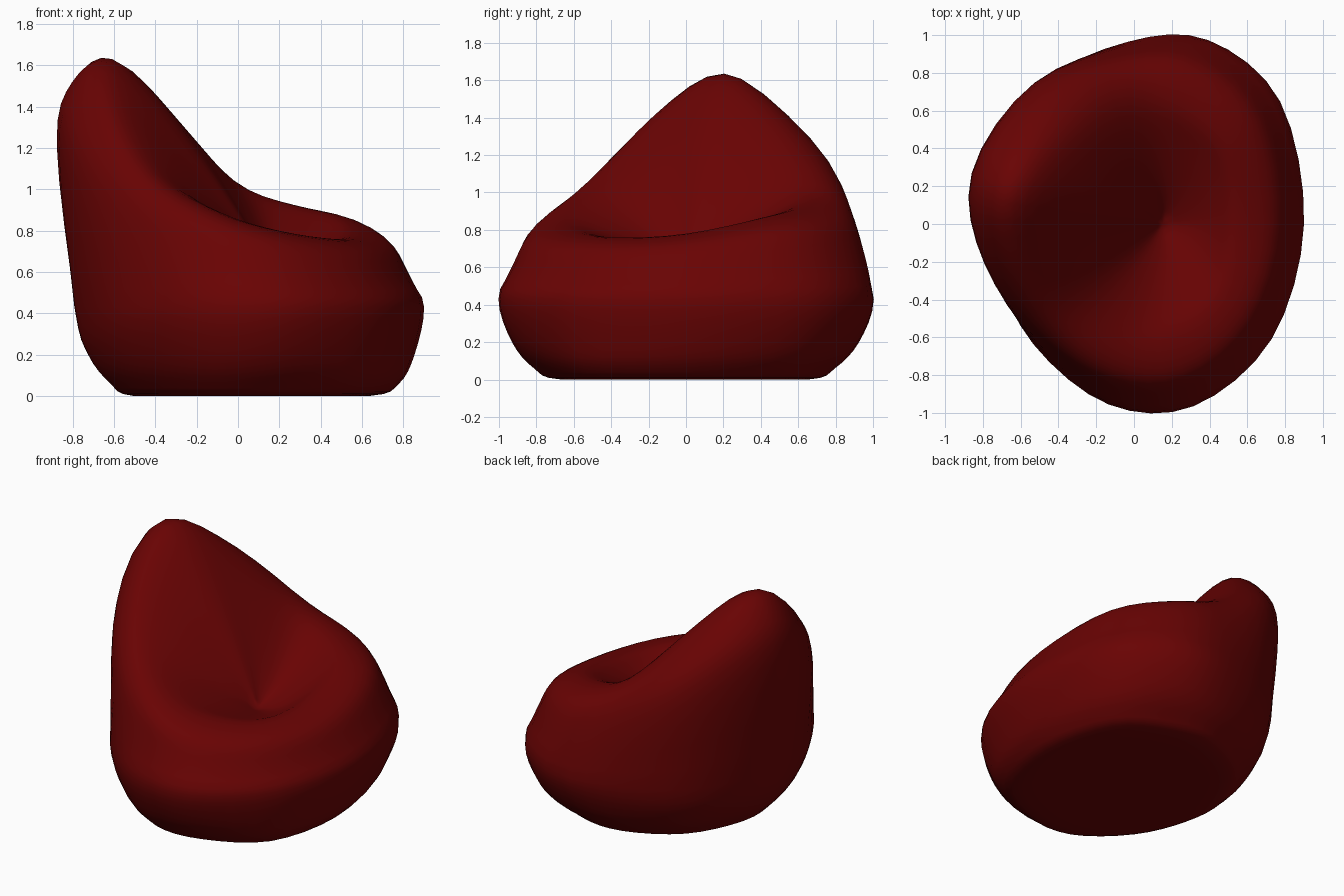
import bpy, bmesh, math
from mathutils import Vector

if "Cube" in bpy.data.objects:
    bpy.data.objects.remove(bpy.data.objects["Cube"])

# Guide curves around the bag: angle, floor radius, belly radius, rim radius, rim height
GUIDES = [
    (0, .78, .90, .55, .78), (40, .84, 1.01, .65, .87), (68, .82, 1.05, .67, .93),
    (92, .78, .965, .66, 1.04), (125, .70, .89, .61, 1.38), (163, .63, .81, .65, 1.66),
    (195, .61, .77, .62, 1.42), (230, .67, .83, .62, 1.07), (262, .79, .965, .66, .89),
    (288, .82, 1.015, .64, .80), (320, .84, .95, .61, .76),
]
SEAT_X, SEAT_Z = 0.15, 0.62
STEPS = 4


def mix(a, b, t):
    return a + (b - a) * t


def profile(angle, floor, belly, rim, top):
    """Section from the floor centre, over the rim, down to the seat dimple."""
    upper = belly * .92 + .23 * max(0, top - .9)
    section = [
        (0, .10, 0), (0, floor * .82, 0), (0, floor, .06),
        (0, mix(floor, belly, .62), .2), (0, belly, .43),
        (0, upper, top * .76), (0, mix(upper, rim, .32), top * .935), (0, rim, top),
        (SEAT_X * .5, rim * .69, mix(SEAT_Z, top, .74)),
        (SEAT_X, .17, mix(SEAT_Z, top, .28)), (SEAT_X, 0, SEAT_Z),
    ]
    a = math.radians(angle)
    return [Vector((cx + r * math.cos(a), r * math.sin(a), z)) for cx, r, z in section]


def spline(p0, p1, p2, p3, t):
    return 0.5 * (2 * p1 + (p2 - p0) * t + (2 * p0 - 5 * p1 + 4 * p2 - p3) * t * t
                  + (3 * p1 - p0 - 3 * p2 + p3) * t ** 3)


def smooth_points(pts, closed):
    n = len(pts)
    at = (lambda i: pts[i % n]) if closed else (lambda i: pts[max(0, min(n - 1, i))])
    out = [spline(at(i - 1), at(i), at(i + 1), at(i + 2), s / STEPS)
           for i in range(n if closed else n - 1) for s in range(STEPS)]
    return out if closed else out + [pts[-1]]


def make_object(name, bm, mat):
    mesh = bpy.data.meshes.new(name)
    bm.to_mesh(mesh)
    bm.free()
    mesh.materials.append(mat)
    mesh.shade_smooth()
    obj = bpy.data.objects.new(name, mesh)
    bpy.context.collection.objects.link(obj)
    return obj


red = bpy.data.materials.new("red_fabric")
red.diffuse_color = (0.14, 0.001, 0.001, 1)
red.use_nodes = True
red.node_tree.nodes["Principled BSDF"].inputs["Base Color"].default_value = red.diffuse_color

# Beanbag body: smooth each ring around, then each section upward
rings = [smooth_points(list(r), True) for r in zip(*[profile(*g) for g in GUIDES])]
sections = [smooth_points(list(p), False) for p in zip(*rings)]

bm = bmesh.new()
grid = [[bm.verts.new((v.x, v.y, max(0, v.z))) for v in p] for p in sections]
for i, a in enumerate(grid):
    b = grid[(i + 1) % len(grid)]
    for j in range(len(a) - 1):
        bm.faces.new((a[j], b[j], b[j + 1], a[j + 1]))
bmesh.ops.remove_doubles(bm, verts=bm.verts, dist=1e-4)
# Relax the rim and seat so the fabric rolls over softly
for _ in range(3):
    bmesh.ops.smooth_vert(bm, verts=[v for v in bm.verts if v.co.z > .5], factor=.5,
                          use_axis_x=True, use_axis_y=True, use_axis_z=True)
make_object("beanbag_body", bm, red)

# Small patch closing the underside
bm = bmesh.new()
bm.faces.new([bm.verts.new(v) for v in rings[0]])
make_object("base_patch", bm, red)
